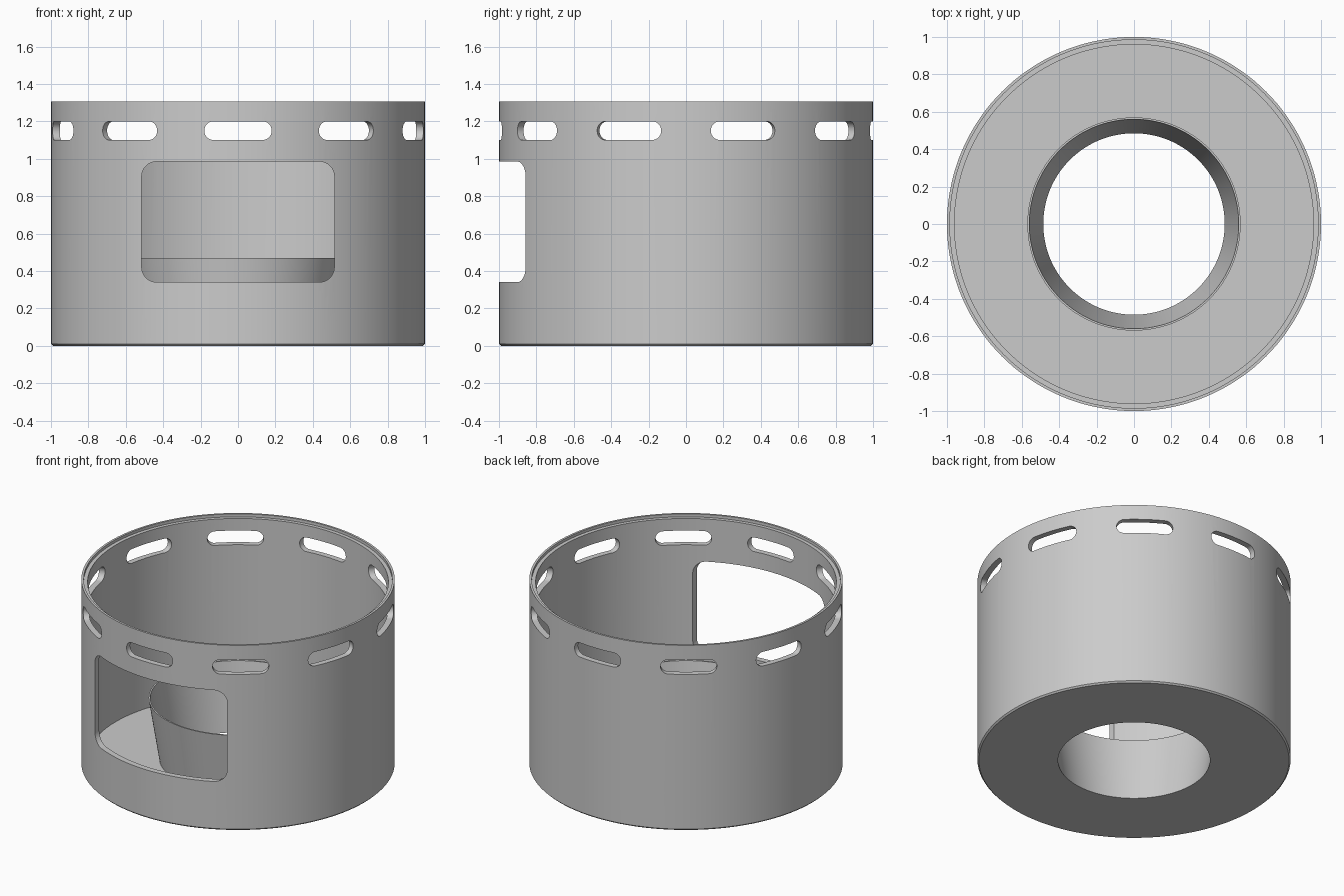
import bpy, bmesh, math
from mathutils import Matrix, Vector

cube = bpy.data.objects.get("Cube")
if cube:
    bpy.data.objects.remove(cube, do_unlink=True)

SEGMENTS = 144

grey = bpy.data.materials.new("light grey")
grey.use_nodes = True
grey.diffuse_color = (0.6, 0.6, 0.6, 1)
grey.node_tree.nodes["Principled BSDF"].inputs["Base Color"].default_value = (0.6, 0.6, 0.6, 1)


def finish(name, bm):
    bmesh.ops.recalc_face_normals(bm, faces=bm.faces)
    mesh = bpy.data.meshes.new(name)
    bm.to_mesh(mesh)
    bm.free()
    mesh.materials.append(grey)
    obj = bpy.data.objects.new(name, mesh)
    bpy.context.collection.objects.link(obj)
    return obj


def lathe(name, profile):
    """Revolve a closed (radius, z) profile around the z axis."""
    bm = bmesh.new()
    rings = []
    for i in range(SEGMENTS):
        a = 2 * math.pi * i / SEGMENTS
        rings.append([bm.verts.new((r * math.cos(a), r * math.sin(a), z)) for r, z in profile])
    n = len(profile)
    for i in range(SEGMENTS):
        p, q = rings[i], rings[(i + 1) % SEGMENTS]
        for j in range(n):
            k = (j + 1) % n
            bm.faces.new((p[j], q[j], q[k], p[k]))
    return finish(name, bm)


def add_rounded_prism(bm, half_w, z0, z1, radius, y0, y1, turn=0.0, steps=8):
    """Rounded rectangle in the xz plane, extruded along y, turned about z."""
    outline = []
    corners = ((half_w - radius, z1 - radius), (radius - half_w, z1 - radius),
               (radius - half_w, z0 + radius), (half_w - radius, z0 + radius))
    for c, (cx, cz) in enumerate(corners):
        for s in range(steps + 1):
            a = math.pi / 2 * (c + s / steps)
            outline.append((cx + radius * math.cos(a), cz + radius * math.sin(a)))
    rot = Matrix.Rotation(turn, 3, 'Z')
    front = [bm.verts.new(rot @ Vector((x, y0, z))) for x, z in outline]
    back = [bm.verts.new(rot @ Vector((x, y1, z))) for x, z in outline]
    bm.faces.new(front)
    bm.faces.new(back[::-1])
    n = len(outline)
    for i in range(n):
        k = (i + 1) % n
        bm.faces.new((front[i], back[i], back[k], front[k]))


def smooth(obj):
    bpy.ops.object.select_all(action='DESELECT')
    obj.select_set(True)
    bpy.context.view_layer.objects.active = obj
    bpy.ops.object.shade_smooth_by_angle(angle=math.radians(30))


# Outer wall with stepped rim, chamfered foot and ring-shaped floor
shell = lathe("outer_shell", [
    (0.495, 0), (0.99, 0), (1, 0.01), (1, 1.305), (0.985, 1.305),
    (0.985, 1.285), (0.96, 1.285), (0.96, 0.04), (0.501, 0.04)])

# Flared tube around the central hole
tube = lathe("inner_tube", [(0.485, 0), (0.495, 0), (0.57, 0.47), (0.56, 0.47)])

# Cutter for the front window and the ten vent slots
bm = bmesh.new()
add_rounded_prism(bm, 0.515, 0.34, 0.985, 0.08, -1.2, -0.7)
for i in range(10):
    add_rounded_prism(bm, 0.18, 1.10, 1.20, 0.049, -1.2, -0.8, math.radians(36 * i))
cutter = finish("opening_cutter", bm)
cutter.hide_render = True

cut = shell.modifiers.new("openings", 'BOOLEAN')
cut.operation = 'DIFFERENCE'
cut.solver = 'EXACT'
cut.object = cutter
bpy.context.view_layer.objects.active = shell
bpy.ops.object.modifier_apply(modifier=cut.name)
bpy.data.objects.remove(cutter, do_unlink=True)

for part in (shell, tube):
    smooth(part)
